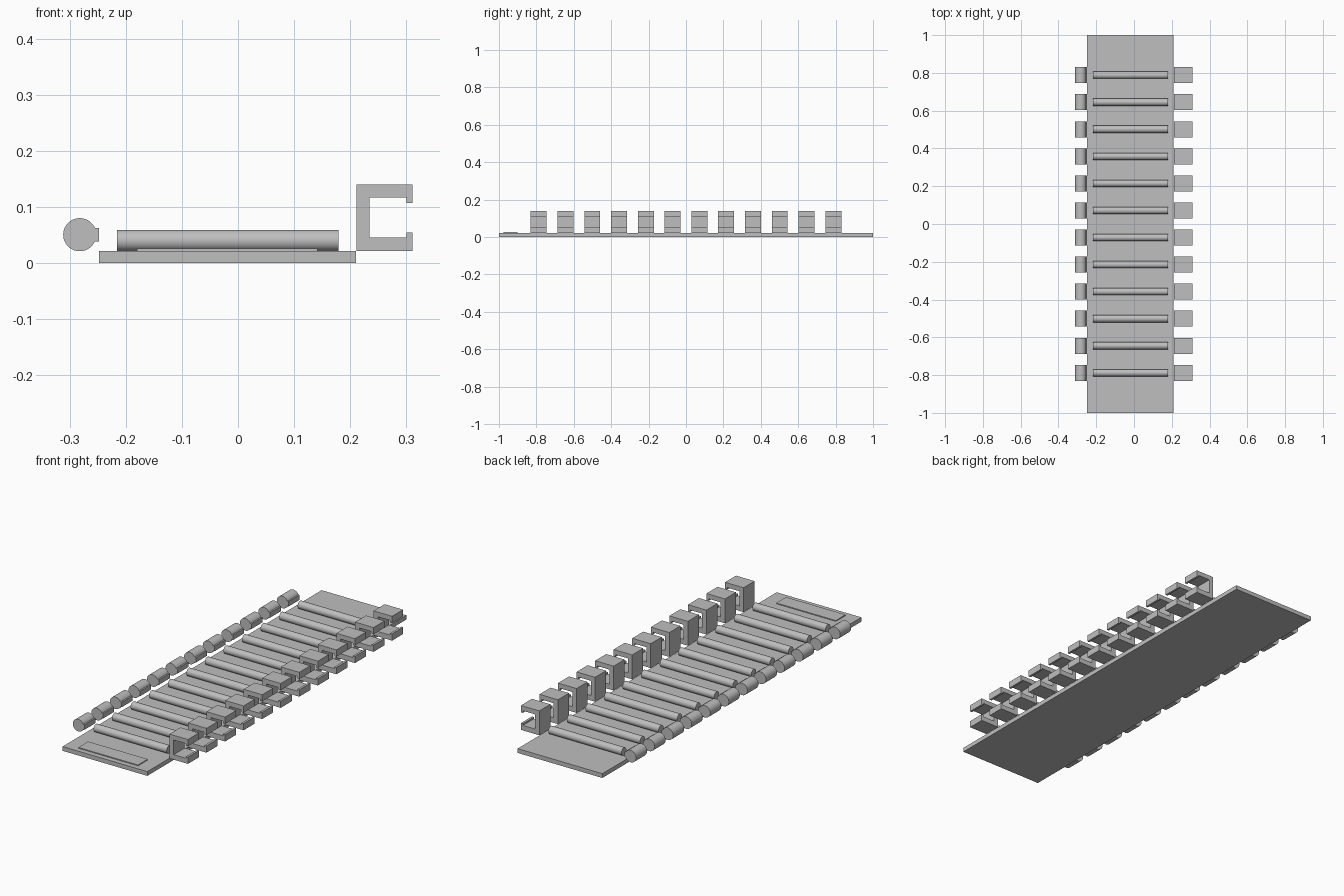
import bpy, bmesh, math
from mathutils import Vector

cube = bpy.data.objects.get("Cube")
if cube:
    bpy.data.objects.remove(cube, do_unlink=True)

grey = bpy.data.materials.new("light_grey")
grey.use_nodes = True
colour = (0.52, 0.52, 0.52, 1)
grey.diffuse_color = colour
grey.node_tree.nodes["Principled BSDF"].inputs["Base Color"].default_value = colour

ROWS, REACH, WIDTH = 12, 0.788, 0.085
BASE_TOP = 0.021


def finish(name, bm, smooth=False):
    bmesh.ops.recalc_face_normals(bm, faces=bm.faces)
    mesh = bpy.data.meshes.new(name)
    bm.to_mesh(mesh)
    bm.free()
    mesh.materials.append(grey)
    obj = bpy.data.objects.new(name, mesh)
    bpy.context.collection.objects.link(obj)
    if smooth:
        bpy.ops.object.select_all(action='DESELECT')
        obj.select_set(True)
        bpy.context.view_layer.objects.active = obj
        bpy.ops.object.shade_smooth_by_angle(angle=math.radians(30))
    return obj


def extrude_profile(name, points, y0, y1, smooth=False):
    """Extrude an x-z outline along y."""
    bm = bmesh.new()
    face = bm.faces.new([bm.verts.new((x, y0, z)) for x, z in points])
    out = bmesh.ops.extrude_face_region(bm, geom=[face])
    moved = [v for v in out["geom"] if isinstance(v, bmesh.types.BMVert)]
    bmesh.ops.translate(bm, verts=moved, vec=Vector((0, y1 - y0, 0)))
    return finish(name, bm, smooth)


def box(name, x0, x1, y0, y1, z0, z1):
    return extrude_profile(name, [(x0, z0), (x1, z0), (x1, z1), (x0, z1)], y0, y1)


def bead_profile(cx, cz, r, tab_x, tab_half, steps=40):
    """Round outline with a square tab facing +x."""
    start = math.asin(tab_half / r)
    sweep = 2 * (math.pi - start)
    arc = [(cx + r * math.cos(start + sweep * i / steps),
            cz + r * math.sin(start + sweep * i / steps)) for i in range(steps + 1)]
    return arc + [(tab_x, cz - tab_half), (tab_x, cz + tab_half)]


def roller(name, x0, x1, y, r):
    bm = bmesh.new()
    bmesh.ops.create_cone(bm, cap_ends=True, segments=40, radius1=r, radius2=r, depth=x1 - x0)
    for v in bm.verts:
        a, b, c = v.co
        v.co = (c + (x0 + x1) / 2, y + a, BASE_TOP + r + b)
    return finish(name, bm, True)


# Base strip and the raised label plate at its front end
box("base_strip", -0.248, 0.21, -1, 1, 0, BASE_TOP)
box("label_plate", -0.18, 0.142, -0.975, -0.9, BASE_TOP, 0.0255)

# C-shaped clip outline, open towards +x with small lips
clip = [(0.211, 0.021), (0.311, 0.021), (0.311, 0.054), (0.3, 0.054),
        (0.3, 0.0455), (0.234, 0.0455), (0.234, 0.117), (0.3, 0.117),
        (0.3, 0.107), (0.311, 0.107), (0.311, 0.14), (0.211, 0.14)]
bead = bead_profile(-0.282, 0.0505, 0.0295, -0.248, 0.012)

# Repeating rows: ridge roller, clip on the left, bead on the right
for i in range(ROWS):
    y = -REACH + 2 * REACH * i / (ROWS - 1)
    n = i + 1
    roller(f"ridge_{n}", -0.216, 0.179, y, 0.019)
    extrude_profile(f"clip_{n}", clip, y - WIDTH / 2, y + WIDTH / 2)
    extrude_profile(f"bead_{n}", bead, y - WIDTH / 2, y + WIDTH / 2, True)
